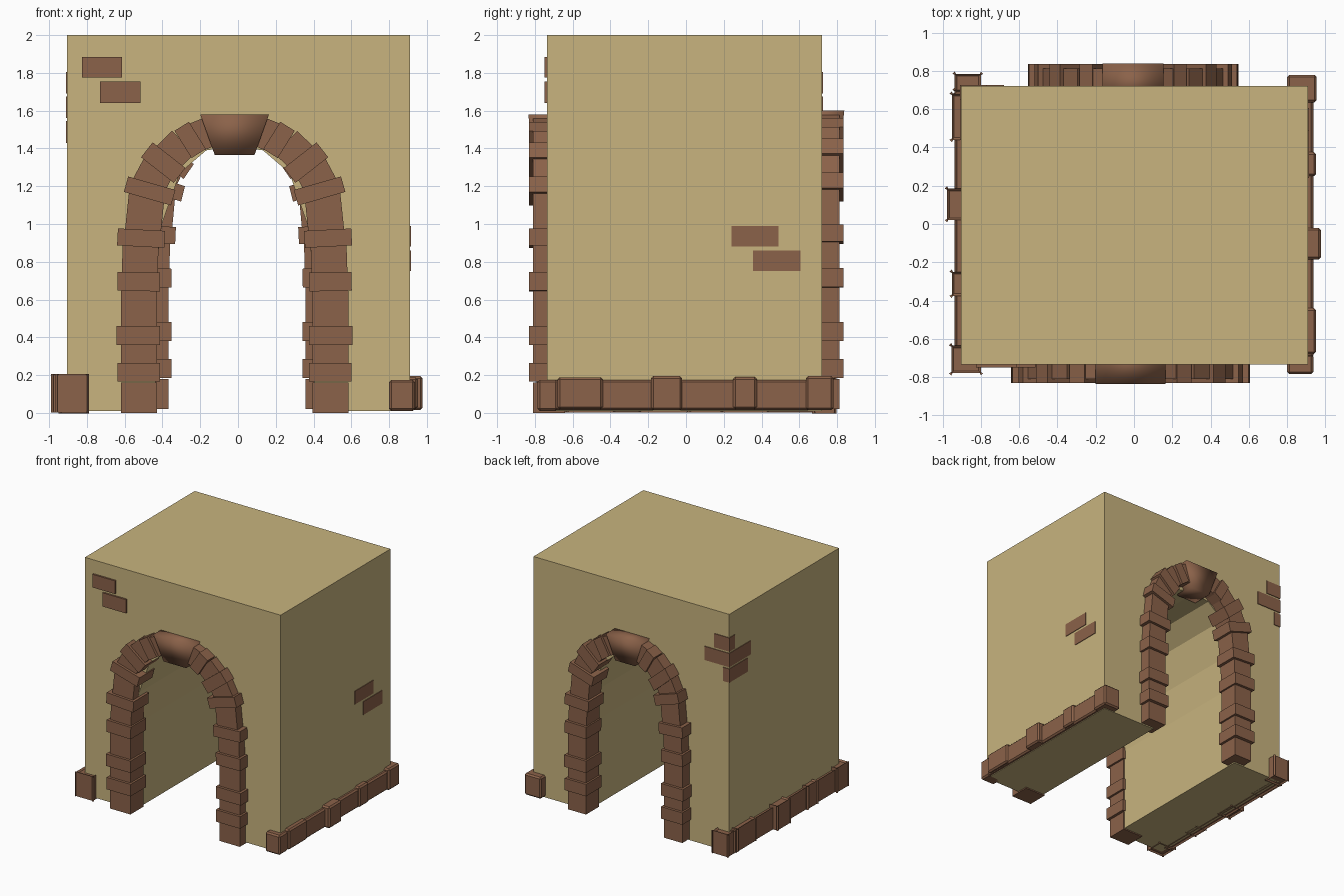
import bpy, bmesh
from math import radians
from mathutils import Matrix, Vector

if "Cube" in bpy.data.objects:
    bpy.data.objects.remove(bpy.data.objects["Cube"])

def material(name, rgb):
    m = bpy.data.materials.new(name)
    m.diffuse_color = (*rgb, 1)
    m.use_nodes = True
    m.node_tree.nodes["Principled BSDF"].inputs["Base Color"].default_value = m.diffuse_color
    return m

SAND = material("sand_plaster", (0.578, 0.456, 0.209))
BRICK = material("brown_brick", (0.258, 0.122, 0.067))

def finish(bm, name, mat, smooth=False):
    bmesh.ops.recalc_face_normals(bm, faces=bm.faces)
    me = bpy.data.meshes.new(name)
    bm.to_mesh(me)
    bm.free()
    me.materials.append(mat)
    for p in me.polygons:
        p.use_smooth = smooth
    ob = bpy.data.objects.new(name, me)
    bpy.context.collection.objects.link(ob)
    return ob

def add_box(bm, lo, hi, matrix=Matrix(), bevel=0):
    """Box between two corners, then transformed."""
    lo, hi = Vector(lo), Vector(hi)
    vs = bmesh.ops.create_cube(bm, size=1)["verts"]
    for v in vs:
        v.co = matrix @ Vector([(lo[i] + hi[i]) / 2 + v.co[i] * (hi[i] - lo[i]) for i in range(3)])
    if bevel:
        edges = list({e for v in vs for e in v.link_edges})
        bmesh.ops.bevel(bm, geom=edges, offset=bevel, segments=1, affect='EDGES')

def prism(name, outline, y0, y1, mat):
    """Extrude an x-z outline along y."""
    bm = bmesh.new()
    f = bm.faces.new([bm.verts.new((x, y0, z)) for x, z in outline])
    ext = bmesh.ops.extrude_face_region(bm, geom=[f])["geom"]
    bmesh.ops.translate(bm, verts=[g for g in ext if isinstance(g, bmesh.types.BMVert)],
                        vec=(0, y1 - y0, 0))
    return finish(bm, name, mat)

# Wall block with the arched passage running front to back
CX = -0.018
half = [(0.42, 0.01), (0.42, 0.72), (0.385, 1.0), (0.29, 1.27), (0.15, 1.39)]
passage = [(CX - x, z) for x, z in half] + [(CX, 1.41)] + [(CX + x, z) for x, z in reversed(half)]
prism("wall_block", [(-0.905, 0.01)] + passage + [(0.91, 0.01), (0.91, 2.0), (-0.905, 2.0)],
      -0.735, 0.72, SAND)

# Arch stones: distance from middle, height, width, thickness, tilt, raised
STONES = [
    (0.507, 0.080, 0.19, 0.16, 0, 0), (0.507, 0.215, 0.225, 0.10, 0, 1),
    (0.507, 0.310, 0.19, 0.11, 0, 0), (0.510, 0.410, 0.23, 0.10, 0, 1),
    (0.507, 0.550, 0.19, 0.19, 0, 0), (0.507, 0.695, 0.225, 0.10, 1, 1),
    (0.500, 0.810, 0.19, 0.17, 2, 0), (0.495, 0.925, 0.25, 0.09, 3, 1),
    (0.475, 1.060, 0.19, 0.20, 6, 0), (0.450, 1.175, 0.26, 0.085, 16, 1),
    (0.425, 1.260, 0.18, 0.14, 28, 0), (0.378, 1.325, 0.22, 0.10, 38, 1),
    (0.315, 1.390, 0.17, 0.12, 46, 0), (0.235, 1.445, 0.17, 0.09, 58, 1),
    (0.165, 1.475, 0.16, 0.12, 68, 0),
]

def build_arch(label, place):
    bm = bmesh.new()
    for r, z, w, h, tilt, raised in STONES:
        front, back = (-0.832, -0.63) if raised else (-0.81, -0.64)
        for side in (-1, 1):
            m = (place @ Matrix.Translation((side * r, 0, z))
                 @ Matrix.Rotation(radians(-side * tilt), 4, 'Y'))
            add_box(bm, (-w / 2, front, -h / 2), (w / 2, back, h / 2), m)
    finish(bm, label + "_arch_stones", BRICK)
    # Keystone: wedge that is wider and further forward at the top
    bm = bmesh.new()
    add_box(bm, (-1, 0, 0), (1, 1, 1))
    for v in bm.verts:
        top = v.co.z > 0.5
        y = -0.64 if v.co.y > 0.5 else (-0.835 if top else -0.81)
        v.co = place @ Vector((v.co.x * (0.182 if top else 0.105), y, 1.58 if top else 1.365))
    finish(bm, label + "_keystone", BRICK, smooth=True)

build_arch("front", Matrix.Translation((CX, 0, 0)))
build_arch("back", Matrix.Translation((-0.005, 0.003, 0.02)) @ Matrix.Rotation(radians(180), 4, 'Z')
           @ Matrix.Diagonal((0.88, 1, 1, 1)))

# Plinth stones along the right side, turned half round for the left side
PLINTH = [
    ((0.80, -0.785, 0.01), (0.937, -0.68, 0.175)),
    ((0.88, -0.70, 0.015), (0.937, 0.66, 0.175)),
    ((0.86, -0.68, 0.02), (0.952, -0.44, 0.188)),
    ((0.86, -0.185, 0.015), (0.977, -0.02, 0.195)),
    ((0.86, 0.25, 0.02), (0.952, 0.375, 0.19)),
    ((0.80, 0.635, 0.015), (0.955, 0.78, 0.195)),
]
for label, angle in (("right", 0), ("left", 180)):
    bm = bmesh.new()
    for lo, hi in PLINTH:
        add_box(bm, lo, hi, Matrix.Rotation(radians(angle), 4, 'Z'), 0.012)
    finish(bm, label + "_plinth_stones", BRICK)

# Exposed bricks on the front, right and back-left corner
EXPOSED = {
    "front": [((-0.825, -0.75, 1.775), (-0.615, -0.73, 1.885)),
              ((-0.73, -0.75, 1.64), (-0.515, -0.73, 1.755))],
    "right": [((0.90, 0.24, 0.88), (0.915, 0.49, 0.99)),
              ((0.90, 0.355, 0.75), (0.915, 0.605, 0.86))],
    "corner": [((-0.91, 0.65, 1.69), (-0.77, 0.726, 1.805)),
               ((-0.91, 0.44, 1.56), (-0.68, 0.726, 1.675)),
               ((-0.91, 0.48, 1.43), (-0.85, 0.726, 1.545))],
}
for label, bricks in EXPOSED.items():
    bm = bmesh.new()
    for lo, hi in bricks:
        add_box(bm, lo, hi)
    finish(bm, label + "_exposed_bricks", BRICK)
